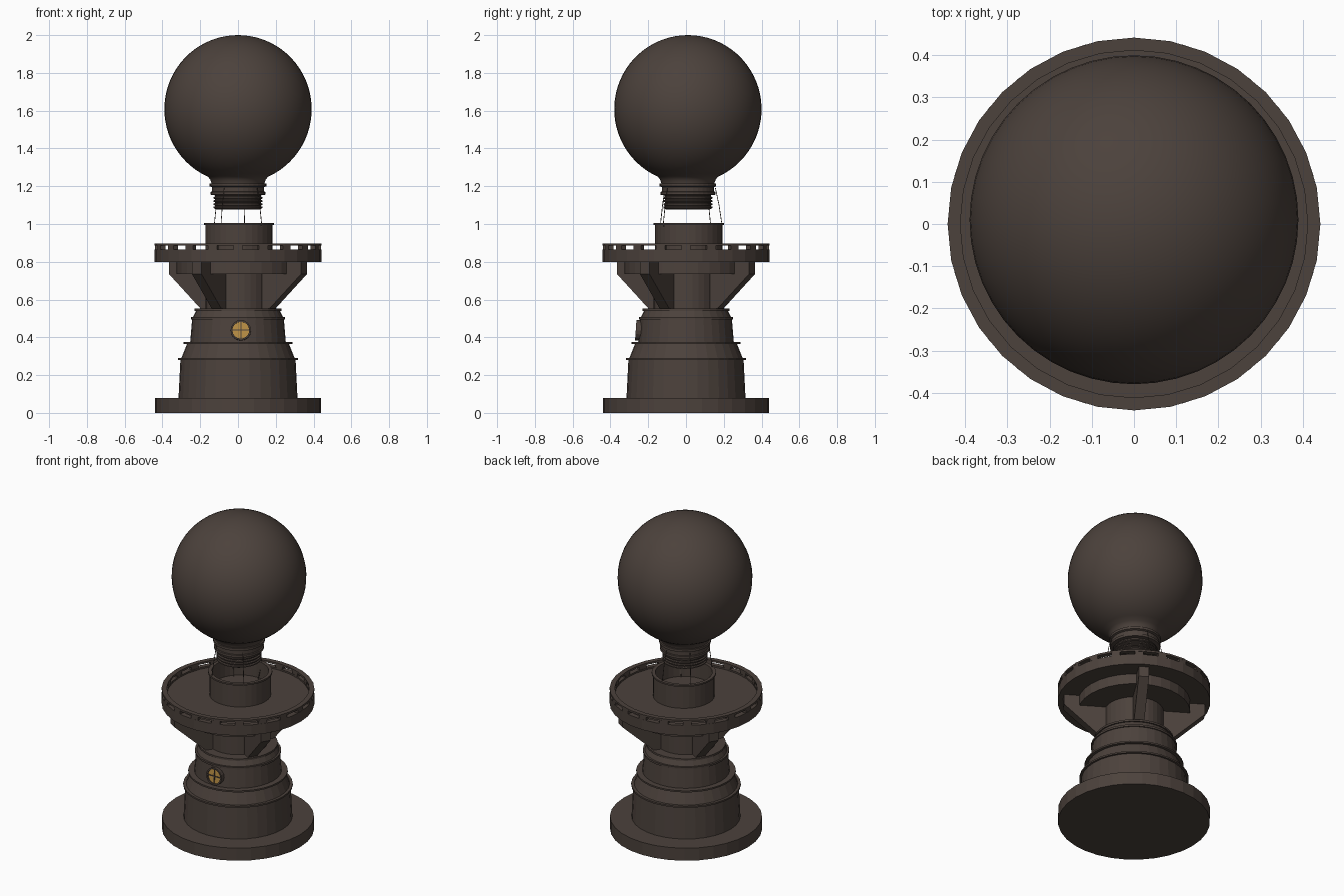
import bpy
import bmesh
from math import cos, sin, pi, radians
from mathutils import Vector, Matrix

if "Cube" in bpy.data.objects:
    bpy.data.objects.remove(bpy.data.objects["Cube"])


def material(name, rgb):
    m = bpy.data.materials.new(name)
    m.use_nodes = True
    color = (*rgb, 1)
    m.diffuse_color = color
    m.node_tree.nodes["Principled BSDF"].inputs["Base Color"].default_value = color
    return m


BROWN = material("dark brown metal", (0.072, 0.054, 0.045))
GOLD = material("golden glass", (0.5, 0.28, 0.06))


def finish(name, bm, mat=BROWN, smooth=False):
    bmesh.ops.recalc_face_normals(bm, faces=bm.faces)
    mesh = bpy.data.meshes.new(name)
    bm.to_mesh(mesh)
    bm.free()
    mesh.materials.append(mat)
    for p in mesh.polygons:
        p.use_smooth = smooth
    ob = bpy.data.objects.new(name, mesh)
    bpy.context.collection.objects.link(ob)
    return ob


def lathe(name, profile, segments=32, center=(0, 0), smooth=False, loop=False, mat=BROWN):
    """Turn (radius, height) points around the z axis."""
    bm = bmesh.new()
    pts = list(profile) + ([profile[0]] if loop else [])
    verts = [bm.verts.new((r, 0, z)) for r, z in pts]
    edges = [bm.edges.new(pair) for pair in zip(verts, verts[1:])]
    bmesh.ops.spin(bm, geom=verts + edges, cent=(0, 0, 0), axis=(0, 0, 1),
                   angle=2 * pi, steps=segments)
    bmesh.ops.remove_doubles(bm, verts=bm.verts, dist=0.0005)
    bmesh.ops.translate(bm, verts=bm.verts, vec=(*center, 0))
    return finish(name, bm, mat, smooth)


def box(bm, center, size, angle=0):
    m = (Matrix.Rotation(angle, 4, 'Z') @ Matrix.Translation(center)
         @ Matrix.Diagonal((*size, 1)))
    bmesh.ops.create_cube(bm, size=1, matrix=m)


# Stepped pedestal with thin lips between its tiers
lathe("base_plate", [(0, 0), (0.44, 0), (0.44, 0.08), (0, 0.08)])
lathe("lower_tier", [(0.315, 0.08), (0.305, 0.28), (0.317, 0.28), (0.317, 0.29),
                     (0.3, 0.29), (0.27, 0.365), (0.288, 0.365), (0.288, 0.375), (0, 0.375)])
lathe("upper_tier", [(0.253, 0.375), (0.243, 0.495), (0.25, 0.495), (0.25, 0.507),
                     (0.238, 0.507), (0.222, 0.54), (0.23, 0.54), (0.23, 0.552), (0, 0.552)])
lathe("column", [(0.172, 0.55), (0.172, 0.74)])

# Gallery deck and its slotted parapet
lathe("deck_underside", [(0, 0.735), (0.325, 0.735), (0.325, 0.8)])
lathe("deck", [(0, 0.8), (0.442, 0.8), (0.442, 0.865), (0.412, 0.865), (0.412, 0.855), (0, 0.855)])
lathe("parapet_rail", [(0.412, 0.885), (0.442, 0.885), (0.442, 0.897), (0.412, 0.897)], loop=True)
bm = bmesh.new()
for i in range(20):
    box(bm, (0.426, 0, 0.875), (0.028, 0.05, 0.022), 2 * pi * i / 20)
finish("parapet_posts", bm)

# Four sloping brackets under the deck
for i in range(4):
    bm = bmesh.new()
    side = [bm.verts.new((r, -0.03, z)) for r, z in
            ((0.15, 0.8), (0.412, 0.8), (0.412, 0.735), (0.215, 0.552), (0.15, 0.552))]
    face = bm.faces.new(side)
    new = bmesh.ops.extrude_face_region(bm, geom=[face])["geom"]
    bmesh.ops.translate(bm, vec=(0, 0.06, 0),
                        verts=[v for v in new if isinstance(v, bmesh.types.BMVert)])
    bmesh.ops.rotate(bm, verts=bm.verts, matrix=Matrix.Rotation(radians(90 * i - 32), 3, 'Z'))
    finish("bracket_%d" % (i + 1), bm)

# Open socket cup on the deck
lathe("socket_cup", [(0.178, 0.85), (0.178, 0.995), (0.186, 0.995), (0.186, 1.005),
                     (0.165, 1.005), (0.165, 0.9), (0, 0.9)], center=(0.005, 0.015))

# Globe with a narrow flared throat
C = (0, 0.01)
globe = [(0.39 * sin(a), 1.608 + 0.392 * cos(a))
         for a in (radians(156) * i / 30 for i in range(31))]
globe += [(0.147, 1.235), (0.14, 1.215), (0.138, 1.19)]
lathe("globe", globe, 48, C, smooth=True)

# Threaded collar below the globe
collar = [(0.138, 1.215), (0.15, 1.215), (0.15, 1.2), (0.138, 1.195), (0.138, 1.172),
          (0.145, 1.17), (0.145, 1.155), (0.122, 1.152)]
for i in range(4):
    z = 1.145 - 0.017 * i
    collar += [(0.122, z), (0.13, z - 0.003), (0.13, z - 0.01), (0.122, z - 0.013)]
collar += [(0.118, 1.078), (0, 1.078)]
lathe("threaded_collar", collar, 32, C)

# Thin wires from the collar down into the cup
for i, (x, y) in enumerate(((0.035, 0.19), (-0.125, 0.13), (0.125, -0.12), (-0.09, -0.135))):
    curve = bpy.data.curves.new("wire", 'CURVE')
    curve.dimensions = '3D'
    curve.bevel_depth = 0.002
    curve.bevel_resolution = 1
    spline = curve.splines.new('POLY')
    path = ((0.82, 1.19), (0.92, 1.1), (1, 1.0), (0.85, 0.9))
    spline.points.add(len(path) - 1)
    for p, (k, z) in zip(spline.points, path):
        p.co = (x * k, y * k, z, 1)
    curve.materials.append(BROWN)
    ob = bpy.data.objects.new("wire_%d" % (i + 1), curve)
    bpy.context.collection.objects.link(ob)

# Round porthole on the front: glass, frame and cross bars
tilt = Matrix.Translation((0.015, -0.252, 0.437)) @ Matrix.Rotation(radians(86), 4, 'X')
glass = lathe("porthole_glass", [(0, 0.006), (0.047, 0.006), (0.047, -0.01)], 16, mat=GOLD)
frame = lathe("porthole_frame", [(0.045, -0.02), (0.045, 0.014), (0.054, 0.014), (0.054, -0.02)],
              16, loop=True)
bm = bmesh.new()
for size in ((0.096, 0.005, 0.006), (0.005, 0.096, 0.006)):
    box(bm, (0, 0, 0.009), size)
bars = finish("porthole_bars", bm)
for ob in (glass, frame, bars):
    ob.data.transform(tilt)
